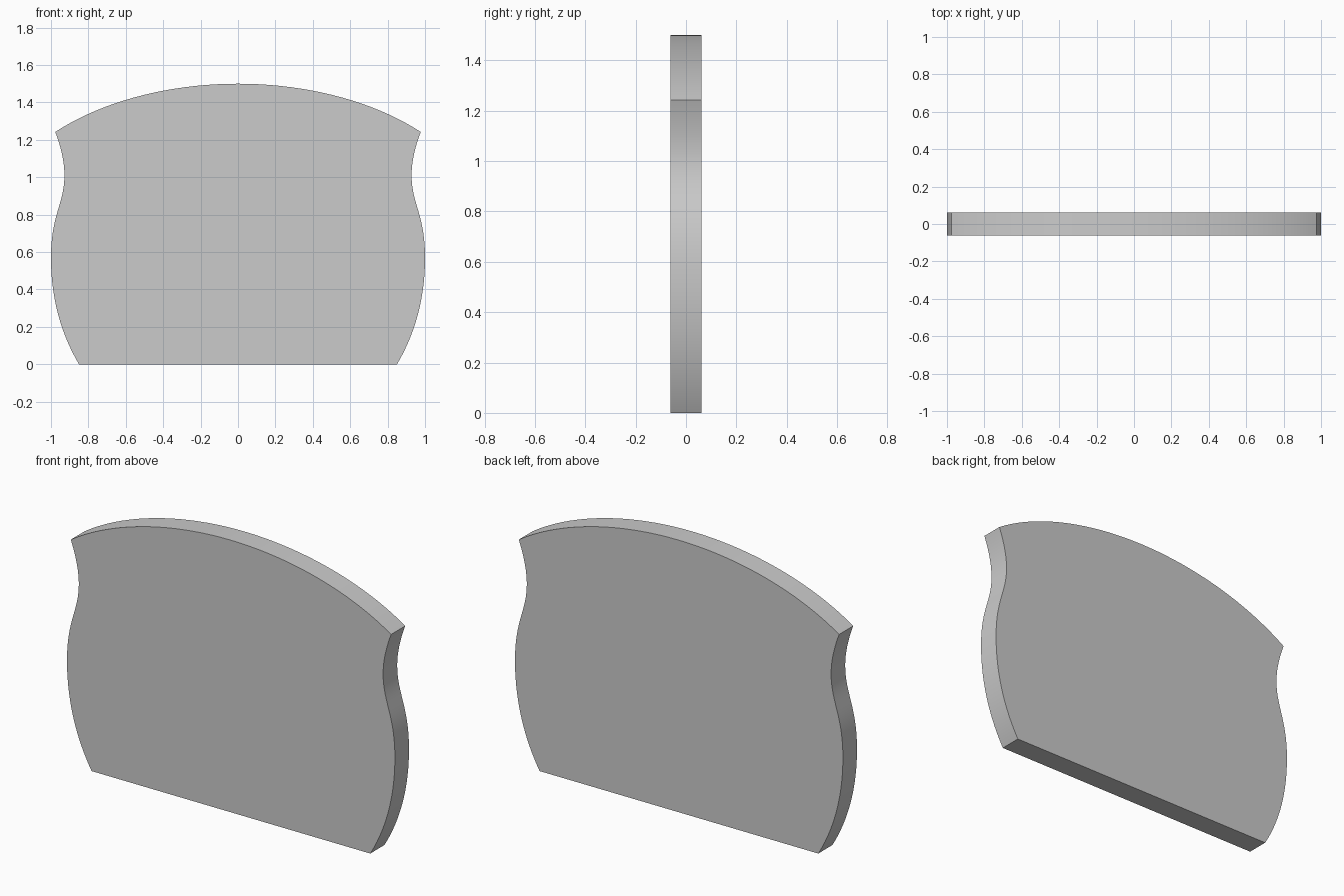
import bpy, bmesh
from mathutils import Vector
from mathutils.geometry import interpolate_bezier

if "Cube" in bpy.data.objects:
    bpy.data.objects.remove(bpy.data.objects["Cube"])

HALF_DEPTH = 0.0615

# Right half of the outline (x, z): each row is one bezier segment
SEGMENTS = [
    ((0.85, 0.0), (0.945, 0.16), (1.0, 0.35), (1.0, 0.57)),
    ((1.0, 0.57), (1.0, 0.80), (0.928, 0.86), (0.928, 1.01)),
    ((0.928, 1.01), (0.928, 1.09), (0.95, 1.17), (0.977, 1.242)),
    ((0.977, 1.242), (0.72, 1.41), (0.36, 1.50), (0.0, 1.50)),
]

right = []
for seg in SEGMENTS:
    pts = interpolate_bezier(*[Vector((x, 0, z)) for x, z in seg], 20)
    right += pts if not right else pts[1:]
left = [Vector((-p.x, 0, p.z)) for p in reversed(right[:-1])]
outline = right + left

# Panel: mirrored outline extruded through its thickness
bm = bmesh.new()
front = bm.faces.new([bm.verts.new((p.x, -HALF_DEPTH, p.z)) for p in outline])
extruded = bmesh.ops.extrude_face_region(bm, geom=[front], use_keep_orig=True)
verts = [g for g in extruded["geom"] if isinstance(g, bmesh.types.BMVert)]
bmesh.ops.translate(bm, verts=verts, vec=(0, 2 * HALF_DEPTH, 0))
bmesh.ops.recalc_face_normals(bm, faces=bm.faces)
mesh = bpy.data.meshes.new("curved_panel")
bm.to_mesh(mesh)
bm.free()

panel = bpy.data.objects.new("curved_panel", mesh)
bpy.context.collection.objects.link(panel)
bpy.context.view_layer.objects.active = panel
panel.select_set(True)
bpy.ops.object.shade_smooth_by_angle()
